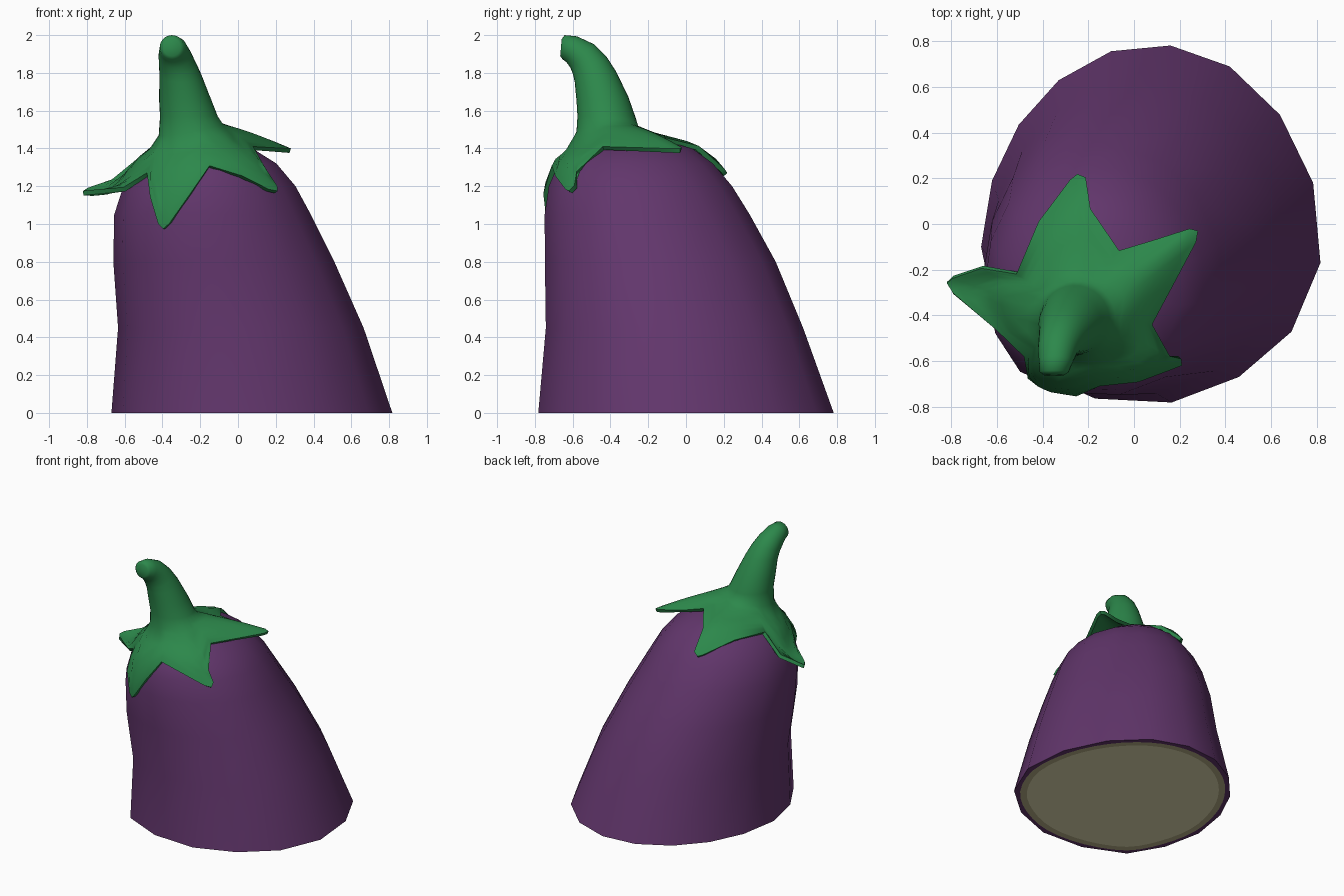
import bpy, bmesh, math
from mathutils import Vector, Matrix
from mathutils.bvhtree import BVHTree

if "Cube" in bpy.data.objects:
    bpy.data.objects.remove(bpy.data.objects["Cube"])


def material(name, rgb):
    lin = [(c / 255 / 12.92) if c < 11 else ((c / 255 + 0.055) / 1.055) ** 2.4 for c in rgb]
    m = bpy.data.materials.new(name)
    m.diffuse_color = (*lin, 1)
    m.use_nodes = True
    m.node_tree.nodes["Principled BSDF"].inputs["Base Color"].default_value = m.diffuse_color
    return m


purple = material("purple skin", (98, 54, 108))
green = material("leaf green", (44, 136, 75))
cream = material("cream flesh", (228, 223, 180))
tan = material("tan flesh edge", (184, 176, 136))


def add_object(name, bm, mats):
    mesh = bpy.data.meshes.new(name)
    bm.to_mesh(mesh)
    ob = bpy.data.objects.new(name, mesh)
    bpy.context.collection.objects.link(ob)
    for m in mats:
        mesh.materials.append(m)
    return ob


def smooth(ob, angle):
    for p in ob.data.polygons:
        p.use_smooth = True
    ob.data.set_sharp_from_angle(angle=math.radians(angle))


def skin(bm, rings):
    """Bridge a list of equally long vertex rings with quads."""
    for a, b in zip(rings, rings[1:]):
        n = len(a)
        for i in range(n):
            j = (i + 1) % n
            bm.faces.new((a[i], a[j], b[j], b[i]))


# Body outline at the cut: slightly uneven 16-sided oval, anticlockwise
OUTLINE = [Vector(p) for p in [
    (.817, -.17), (.785, .18), (.64, .478), (.42, .69), (.16, .782), (-.1, .757),
    (-.33, .63), (-.505, .435), (-.622, .19), (-.67, -.1), (-.61, -.39), (-.468, -.633),
    (-.17, -.765), (.165, -.782), (.46, -.67), (.69, -.472)]]
MID, HALF = (.0735, 0), (.7435, .782)

# Body: leaning stack of sections (z, left, right, front, back)
SECTIONS = [(0, -.67, .817, -.782, .782), (.45, -.635, .665, -.742, .62),
            (.8, -.66, .51, -.747, .475), (1.05, -.657, .388, -.75, .34),
            (1.2, -.61, .31, -.73, .25), (1.32, -.53, .21, -.68, .15),
            (1.4, -.42, .08, -.58, .04), (1.45, -.3, -.06, -.42, -.15)]


def section(z, l, r, f, b):
    """Scale the outline into a box, fading to a plain ellipse near the top."""
    fade = min(1, max(0, (1.45 - z) / .5))
    pts = []
    for i, p in enumerate(OUTLINE):
        a = math.radians(-12.5) + i * math.tau / 16
        u = (p.x - MID[0]) / HALF[0] * fade + math.cos(a) * (1 - fade)
        v = (p.y - MID[1]) / HALF[1] * fade + math.sin(a) * (1 - fade)
        pts.append(Vector(((l + r) / 2 + (r - l) / 2 * u, (f + b) / 2 + (b - f) / 2 * v, z)))
    return pts


bm = bmesh.new()
rings = [[bm.verts.new(p) for p in section(*s)] for s in SECTIONS]
skin(bm, rings)
bm.faces.new(rings[-1])
bm.faces.new(rings[0][::-1])
bmesh.ops.recalc_face_normals(bm, faces=bm.faces)
body_tree = BVHTree.FromBMesh(bm)
body = add_object("eggplant_body", bm, [purple])
smooth(body, 50)
bm.free()


def rounded(scale):
    """Outline smoothed by a closed spline, scaled about its middle."""
    c, pts = Vector(MID), []
    for i in range(16):
        p0, p1, p2, p3 = (OUTLINE[(i + k) % 16] for k in (-1, 0, 1, 2))
        for t in (0, 1 / 3, 2 / 3):
            q = (2 * p1 + (p2 - p0) * t + (2 * p0 - 5 * p1 + 4 * p2 - p3) * t ** 2
                 + (3 * p1 - p0 - 3 * p2 + p3) * t ** 3) / 2
            pts.append(((q - c) * scale + c).to_3d() - Vector((0, 0, .002)))
    return pts


# Cut flesh: thin cream disc with a tan border on the underside
bm = bmesh.new()
outer, inner = [[bm.verts.new(p) for p in rounded(s)] for s in (.945, .885)]
skin(bm, [inner, outer])
for f in bm.faces:
    f.material_index = 1
bm.faces.new(inner[::-1])
for f in bm.faces:
    f.normal_update()
    if f.normal.z > 0:
        f.normal_flip()
add_object("cut_flesh", bm, [cream, tan])
bm.free()

# Calyx, anticlockwise from the front leaf:
# leaf tip, valley after it, sag, shift of the edge before and after the tip
NO = (0, 0, 0)
LEAVES = [((-.39, -.71, .975), (-.15, -.69, 1.30), 0, NO, NO),
          ((.21, -.62, 1.175), (.08, -.44, 1.41), 0, NO, (0, -.05, -.04)),
          ((.28, -.03, 1.40), (-.07, -.12, 1.44), -.01, NO, NO),
          ((-.24, .22, 1.27), (-.5, -.22, 1.34), -.025, (-.05, -.01, 0), NO),
          ((-.82, -.26, 1.175), (-.48, -.58, 1.27), .1, (-.02, .035, -.03), (.03, -.02, -.03))]
CENTRE = Vector((-.25, -.415, 1.5))
edge = []
for i, (tip, after, sag, shift0, shift1) in enumerate(LEAVES):
    tip, after = Vector(tip), Vector(after)
    before = Vector(LEAVES[i - 1][1])
    across = (after - before).normalized() * .033
    inward = ((after + before) / 2 - tip).normalized() * .03
    s0, s1 = tip + inward - across, tip + inward + across
    edge += [(before.lerp(s0, .5) + Vector(shift0), sag * .6), (s0, sag), (tip, sag),
             (s1, sag), (s1.lerp(after, .5) + Vector(shift1), sag * .6), (after, 0)]
N = len(edge)
angles = [math.radians(-111 + (k - 2) * 360 / N) for k in range(N)]


def off_body(p, gap=.03):
    """Keep a point at least a small gap outside the body."""
    loc, nor, _, _ = body_tree.find_nearest(p)
    return loc + nor * gap if (p - loc).dot(nor) < gap else p


# Stem: (x, y, z, radius, forward tilt) from the tip down to the collar
STEM = [(-.35, -.662, 1.934, .045, 85), (-.35, -.648, 1.936, .064, 85),
        (-.342, -.605, 1.925, .074, 68), (-.333, -.55, 1.89, .088, 45),
        (-.318, -.51, 1.84, .100, 28), (-.303, -.48, 1.78, .113, 15),
        (-.28, -.442, 1.66, .138, 5), (-.26, -.422, 1.57, .153, 0)]
bm = bmesh.new()
rings = []
for x, y, z, r, tilt in STEM:
    rot = Matrix.Rotation(math.radians(tilt), 3, 'X')
    rings.append([bm.verts.new(Vector((x, y, z)) +
                               rot @ Vector((r * math.cos(a), r * math.sin(a), 0)))
                  for a in angles])
cap = bm.faces.new(rings[0])

# Leaves: run from the collar out to the star outline, draped over the body
collar = []
for a in angles:
    dx, dy = .17 * math.cos(a), .165 * math.sin(a)
    collar.append(CENTRE + Vector((dx, dy, .18 * dx + .08 * dy)))
STEPS = 8
for s in range(STEPS + 1):
    t = s / STEPS
    ring = []
    for c, (e, sag) in zip(collar, edge):
        p = c.lerp(e, t)
        p.z -= sag * math.sin(math.pi * t)
        ring.append(bm.verts.new(off_body(p)))
    rings.append(ring)
skin(bm, rings)
bmesh.ops.recalc_face_normals(bm, faces=bm.faces)
cap.normal_update()
if cap.normal.y > 0:
    bmesh.ops.reverse_faces(bm, faces=bm.faces)
calyx = add_object("stem_and_calyx", bm, [green])
bm.free()
mod = calyx.modifiers.new("thickness", 'SOLIDIFY')
mod.thickness = .025
mod.offset = -1
bpy.context.view_layer.objects.active = calyx
calyx.select_set(True)
bpy.ops.object.modifier_apply(modifier=mod.name)
smooth(calyx, 60)
